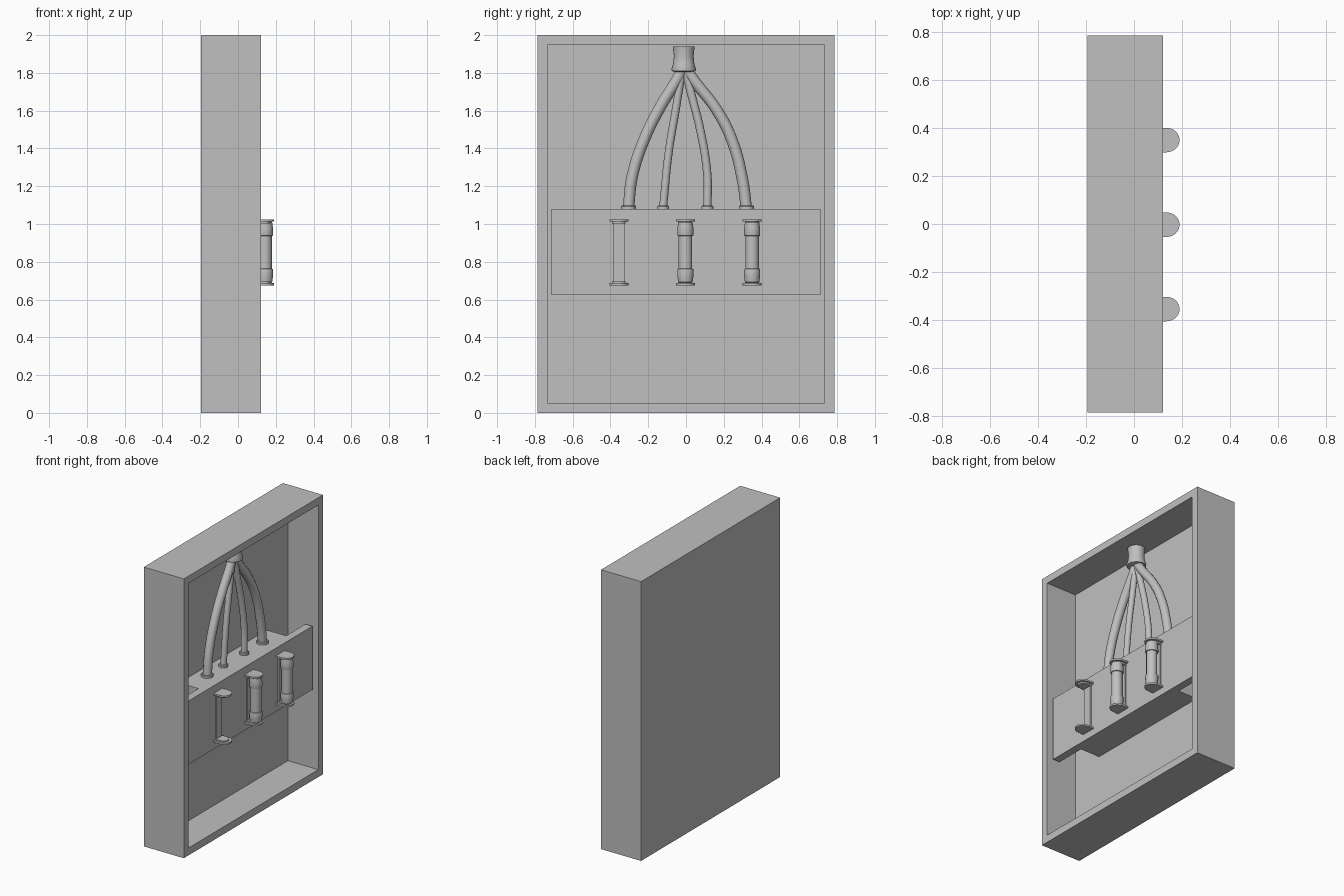
import bpy, bmesh, math
from mathutils import Matrix

old = bpy.data.objects.get("Cube")
if old:
    bpy.data.objects.remove(old, do_unlink=True)

grey = bpy.data.materials.new("plain grey")
grey.use_nodes = True
colour = (0.53, 0.53, 0.53, 1)
grey.diffuse_color = colour
grey.node_tree.nodes["Principled BSDF"].inputs["Base Color"].default_value = colour


def finish(name, bm, smooth=False):
    bmesh.ops.recalc_face_normals(bm, faces=bm.faces[:])
    me = bpy.data.meshes.new(name)
    bm.to_mesh(me)
    bm.free()
    me.materials.append(grey)
    ob = bpy.data.objects.new(name, me)
    bpy.context.collection.objects.link(ob)
    if smooth:
        me.polygons.foreach_set("use_smooth", [True] * len(me.polygons))
        me.set_sharp_from_angle(angle=math.radians(35))
    return ob


def add_box(bm, lo, hi):
    size = [b - a for a, b in zip(lo, hi)]
    mid = [(a + b) / 2 for a, b in zip(lo, hi)]
    mat = Matrix.Translation(mid) @ Matrix.Diagonal((*size, 1))
    bmesh.ops.create_cube(bm, size=1, matrix=mat)


def lathe(name, x, y, profile, sides=24):
    """Turn (radius, height) pairs about an upright axis, with closed ends."""
    bm = bmesh.new()
    rings = []
    for r, z in profile:
        rings.append([bm.verts.new((x + r * math.cos(a), y + r * math.sin(a), z))
                      for a in (math.tau * i / sides for i in range(sides))])
    for low, high in zip(rings, rings[1:]):
        for i in range(sides):
            j = (i + 1) % sides
            bm.faces.new((low[i], low[j], high[j], high[i]))
    bm.faces.new(rings[0])
    bm.faces.new(rings[-1])
    return finish(name, bm, True)


def add_rounded_plate(bm, y, half, tip, z0, z1):
    """Upright D-shaped slab, flat at the panel and rounded outward."""
    bend = 0.135
    pts = [(0.08, y - half)]
    for i in range(17):
        a = math.pi * (i / 16 - 0.5)
        pts.append((bend + (tip - bend) * math.cos(a), y + half * math.sin(a)))
    pts.append((0.08, y + half))
    face = bm.faces.new([bm.verts.new((px, py, z0)) for px, py in pts])
    ext = bmesh.ops.extrude_face_region(bm, geom=[face], use_keep_orig=True)
    top = [v for v in ext["geom"] if isinstance(v, bmesh.types.BMVert)]
    bmesh.ops.translate(bm, verts=top, vec=(0, 0, z1 - z0))


# Open-sided case: inset its +x face and push it inward
bm = bmesh.new()
add_box(bm, (-0.195, -0.787, 0), (0.122, 0.787, 2))
bm.normal_update()
front = max(bm.faces, key=lambda f: f.calc_center_median().x)
bmesh.ops.inset_region(bm, faces=[front], thickness=0.075)
ext = bmesh.ops.extrude_face_region(bm, geom=[front])
bmesh.ops.translate(bm, vec=(-0.24, 0, 0),
                    verts=[v for v in ext["geom"] if isinstance(v, bmesh.types.BMVert)])
if front.is_valid:
    bmesh.ops.delete(bm, geom=[front], context="FACES_ONLY")
finish("case", bm)

# Cross panel and the narrower block behind it
bm = bmesh.new()
add_box(bm, (0.035, -0.712, 0.625), (0.09, 0.712, 1.08))
finish("cross_panel", bm)
bm = bmesh.new()
add_box(bm, (-0.12, -0.495, 0.625), (0.036, 0.495, 1.08))
finish("panel_block", bm)

# Flared outlet under the top wall
cable_x = -0.03
lathe("cable_outlet", cable_x, -0.012,
      [(0.058, 1.93), (0.058, 1.94), (0.052, 1.89), (0.056, 1.85),
       (0.065, 1.82), (0.063, 1.81), (0.045, 1.805)][1:])

# Cables: radius and path as (y, z) points, each ending in a collar
cables = {
    "outer_cable_right": (0.03, [(-.305, 1.08), (-.285, 1.25), (-.22, 1.45),
                                 (-.13, 1.63), (-.05, 1.76), (-.015, 1.83)]),
    "inner_cable_right": (0.021, [(-.122, 1.08), (-.09, 1.39), (-.055, 1.6), (-.018, 1.83)]),
    "inner_cable_left": (0.022, [(.113, 1.08), (.113, 1.26), (.075, 1.5),
                                 (.03, 1.68), (-.008, 1.83)]),
    "outer_cable_left": (0.03, [(.32, 1.08), (.3, 1.23), (.245, 1.44),
                                (.165, 1.6), (.05, 1.75), (-.008, 1.83)]),
}
for name, (radius, path) in cables.items():
    cu = bpy.data.curves.new(name, "CURVE")
    cu.dimensions = "3D"
    cu.bevel_depth = radius
    cu.bevel_resolution = 4
    cu.resolution_u = 6
    cu.use_fill_caps = True
    sp = cu.splines.new("BEZIER")
    sp.bezier_points.add(len(path) - 1)
    for p, (y, z) in zip(sp.bezier_points, path):
        p.co = (cable_x, y, z)
        p.handle_left_type = p.handle_right_type = "AUTO"
    cu.materials.append(grey)
    ob = bpy.data.objects.new(name, cu)
    bpy.context.collection.objects.link(ob)
    rim = radius + 0.01
    lathe(name + "_collar", cable_x, path[0][0],
          [(rim, 1.075), (rim, 1.093), (rim - 0.004, 1.097)])

# Holders: backing strip with rounded end plates; two of them carry a cartridge
for label, y, filled in (("right", -0.355, False), ("middle", -0.003, True), ("left", 0.35, True)):
    bm = bmesh.new()
    add_box(bm, (0.08, y - 0.03, 0.68), (0.1, y + 0.03, 1.02))
    for z0, z1 in ((0.675, 0.687), (1.013, 1.025)):
        add_rounded_plate(bm, y, 0.051, 0.19, z0, z1)
    for z0, z1 in ((0.686, 0.695), (1.002, 1.014)):
        add_rounded_plate(bm, y, 0.036, 0.17, z0, z1)
    finish(label + "_holder", bm, True)
    if filled:
        half = [(0.032, 0.163), (0.038, 0.157), (0.042, 0.13), (0.043, 0.095),
                (0.041, 0.088), (0.036, 0.086)]
        profile = [(r, 0.85 - h) for r, h in half] + [(r, 0.85 + h) for r, h in reversed(half)]
        lathe(label + "_cartridge", 0.143, y, profile)
